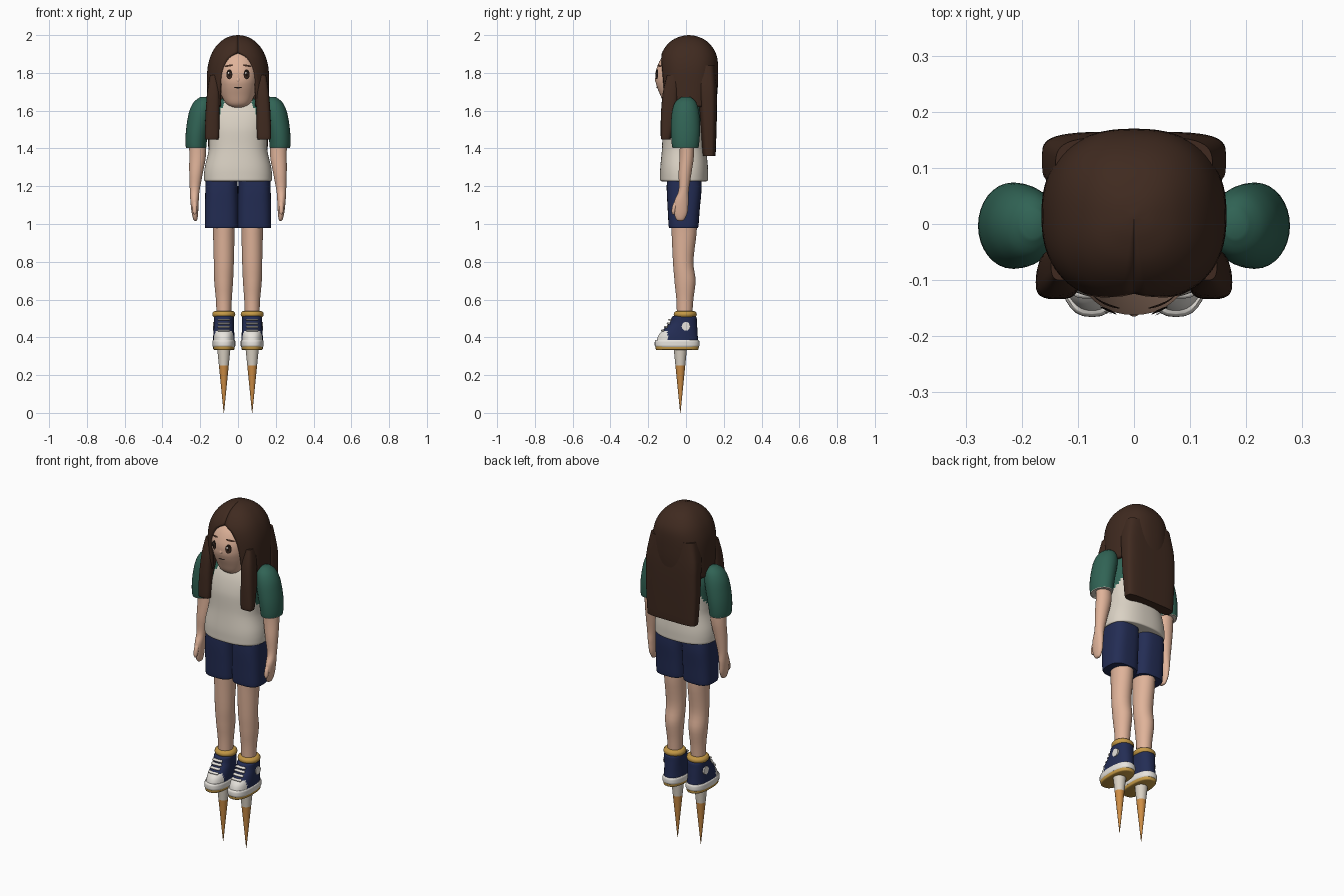
import bpy, bmesh, math
from math import sin, cos, pi
from mathutils import Vector
from mathutils.bvhtree import BVHTree

if "Cube" in bpy.data.objects:
    bpy.data.objects.remove(bpy.data.objects["Cube"])


def material(name, r, g, b):
    m = bpy.data.materials.new(name)
    m.diffuse_color = (r, g, b, 1)
    m.use_nodes = True
    bsdf = m.node_tree.nodes["Principled BSDF"]
    bsdf.inputs["Base Color"].default_value = (r, g, b, 1)
    bsdf.inputs["Roughness"].default_value = 0.8
    return m


HAIR = material("dark brown hair", .05, .023, .014)
SKIN = material("skin", .74, .45, .32)
GREEN = material("green sleeves", .03, .125, .09)
CREAM = material("cream shirt", .70, .64, .55)
NAVY = material("navy cloth", .017, .026, .09)
GOLD = material("gold trim", .56, .32, .06)
ORANGE = material("orange spike", .62, .27, .06)
WHITE = material("white rubber", .82, .79, .74)
DARK = material("dark eyes", .012, .007, .005)
SIDES = (("right", -1), ("left", 1))


def finish(name, bm, mats, rule=None, angle=50):
    bmesh.ops.recalc_face_normals(bm, faces=bm.faces)
    if rule:
        for f in bm.faces:
            f.material_index = rule(f.calc_center_median(), f)
    me = bpy.data.meshes.new(name)
    bm.to_mesh(me)
    bm.free()
    ob = bpy.data.objects.new(name, me)
    bpy.context.collection.objects.link(ob)
    for m in mats:
        me.materials.append(m)
    bpy.ops.object.select_all(action='DESELECT')
    ob.select_set(True)
    bpy.context.view_layer.objects.active = ob
    bpy.ops.object.shade_smooth_by_angle(angle=math.radians(angle))
    return ob


def smooth_rows(rows, steps):
    """Curve through the rows, kept between neighbouring values."""
    out = []
    for i in range(len(rows) - 1):
        a, b, c, d = (rows[max(0, min(len(rows) - 1, i + k))] for k in (-1, 0, 1, 2))
        for s in range(steps):
            t = s / steps
            row = []
            for p, q, r, w in zip(a, b, c, d):
                v = q + t * ((r - p) + t * ((2 * p - 5 * q + 4 * r - w) + t * (3 * q - p - 3 * r + w))) / 2
                row.append(max(min(q, r), min(max(q, r), v)))
            out.append(row)
    return out + [list(rows[-1])]


def power(v, n):
    return math.copysign(abs(v) ** (2 / n), v)


def loft(name, rows, mats, n=2, segs=32, steps=4, side=1, rule=None):
    """Skin horizontal rounded rings given as x, y, z, x radius, y radius."""
    bm = bmesh.new()
    rings = []
    for x, y, z, rx, ry in smooth_rows(rows, steps):
        angles = [2 * pi * k / segs for k in range(segs)]
        rings.append([bm.verts.new((side * x + rx * power(sin(a), n), y - ry * power(cos(a), n), z))
                      for a in angles])
    for r0, r1 in zip(rings, rings[1:]):
        for k in range(segs):
            j = (k + 1) % segs
            bm.faces.new((r0[k], r0[j], r1[j], r1[k]))
    bm.faces.new(rings[0])
    bm.faces.new(rings[-1])
    return finish(name, bm, mats, rule)


# Head, nose and neck
head = loft("head", [(0, -.07, 1.615, .025, .02), (0, -.065, 1.635, .06, .05),
                     (0, -.045, 1.68, .088, .09), (0, -.03, 1.74, .106, .128),
                     (0, -.03, 1.8, .112, .132), (0, -.02, 1.88, .1, .11),
                     (0, 0, 1.94, .06, .07)], [SKIN], n=2.2, segs=48)
loft("nose", [(0, -.154, 1.75, .004, .004), (0, -.156, 1.76, .011, .009),
              (0, -.153, 1.785, .006, .006)], [SKIN], segs=16)
loft("neck", [(0, 0, 1.56, .055, .05), (0, -.01, 1.7, .05, .05)], [SKIN])

# Painted face pieces hugging the head
surface = BVHTree.FromPolygons([v.co for v in head.data.vertices],
                               [p.vertices[:] for p in head.data.polygons])


def face_plate(name, x, z, rx, rz, mat, lift=.003, tilt=0):
    bm = bmesh.new()

    def spot(u, v):
        px, pz = x + u * cos(tilt) - v * sin(tilt), z + u * sin(tilt) + v * cos(tilt)
        hit = surface.ray_cast(Vector((px, -1, pz)), Vector((0, 1, 0)))[0]
        return bm.verts.new((px, hit.y - lift, pz))
    mid = spot(0, 0)
    rim = [spot(rx * cos(2 * pi * k / 20), rz * sin(2 * pi * k / 20)) for k in range(20)]
    for k in range(20):
        bm.faces.new((mid, rim[k], rim[(k + 1) % 20]))
    finish(name, bm, [mat])


for label, s in SIDES:
    face_plate(label + "_eye", s * .046, 1.792, .016, .026, DARK)
    face_plate(label + "_iris", s * .046, 1.787, .011, .016, HAIR, .005)
    face_plate(label + "_pupil", s * .046, 1.789, .006, .009, DARK, .006)
    face_plate(label + "_eye_glint", s * .046 - .004, 1.8, .004, .005, WHITE, .007)
    face_plate(label + "_brow", s * .049, 1.838, .024, .005, HAIR, tilt=-s * .15)
face_plate("mouth", 0, 1.722, .023, .0035, DARK)

# Hair cap with a rounded opening for the face
bm = bmesh.new()
rows, N, COLS = [], 2.4, 56
profile = [(2.0, .004, .004), (1.994, .04, .04), (1.975, .08, .085), (1.94, .117, .122),
           (1.89, .145, .148), (1.82, .162, .155), (1.72, .165, .153), (1.62, .164, .143)]
for z, rx, ry in smooth_rows(profile, 5):
    t = (z - 1.62) / .285
    w = .1 * math.sqrt(max(0, 1 - t ** 3))
    start = max(.001, math.asin((w / rx) ** (N / 2)) if w < rx else 0)
    row = []
    for k in range(COLS + 1):
        a = start + (2 * pi - 2 * start) * k / COLS
        row.append(bm.verts.new((rx * power(sin(a), N), .015 - ry * power(cos(a), N), z)))
    rows.append(row)
for r0, r1 in zip(rows, rows[1:]):
    for k in range(COLS):
        bm.faces.new((r0[k], r0[k + 1], r1[k + 1], r1[k]))
bm.faces.new(rows[0])
cap = finish("hair_cap", bm, [HAIR])
thick = cap.modifiers.new("thickness", 'SOLIDIFY')
thick.thickness, thick.offset = .02, -1

# Long hair at the back and the two front locks
loft("back_hair", [(0, .095, 1.84, .14, .06), (0, .112, 1.7, .164, .052), (0, .118, 1.55, .164, .045),
                   (0, .122, 1.37, .155, .035), (0, .122, 1.36, .15, .032)], [HAIR], n=4, segs=48)
for label, s in SIDES:
    loft(label + "_front_lock", [(.13, -.07, 1.79, .018, .03), (.13, -.082, 1.7, .033, .04),
                                 (.134, -.09, 1.6, .037, .042), (.137, -.102, 1.5, .038, .032),
                                 (.138, -.107, 1.455, .036, .026), (.138, -.107, 1.447, .032, .022)],
         [HAIR], n=3, segs=24, side=s)


# Raglan shirt
def raglan(c, f):
    return int(c.z > 1.42 and abs(c.x) > .075 + (1.64 - c.z) * .42)


loft("shirt", [(0, -.01, 1.226, .17, .115), (0, -.01, 1.235, .18, .127), (0, -.01, 1.3, .176, .126),
               (0, -.01, 1.4, .154, .117), (0, -.01, 1.5, .158, .113), (0, -.005, 1.58, .166, .1),
               (0, 0, 1.64, .15, .078), (0, 0, 1.665, .08, .055)],
     [CREAM, GREEN], n=2.4, segs=72, steps=6, rule=raglan)
bpy.ops.mesh.primitive_torus_add(major_radius=.065, minor_radius=.014, major_segments=40,
                                 minor_segments=12, location=(0, -.012, 1.643), rotation=(.25, 0, 0))
collar = bpy.context.object
collar.name = "collar"
collar.data.materials.append(GREEN)
bpy.ops.object.shade_smooth_by_angle()

for label, s in SIDES:
    loft(label + "_sleeve", [(.225, -.003, 1.405, .047, .062), (.222, -.003, 1.402, .053, .068),
                             (.222, -.003, 1.43, .056, .073), (.215, -.003, 1.5, .06, .077),
                             (.198, -.003, 1.59, .062, .072), (.186, -.002, 1.645, .048, .055),
                             (.18, 0, 1.672, .02, .025)],
         [GREEN, CREAM], side=s, rule=lambda c, f: int(c.z < 1.406))
    # Arm, hand and thumb
    loft(label + "_arm", [(.216, .005, 1.45, .043, .038), (.214, .004, 1.36, .044, .038),
                          (.222, -.005, 1.27, .036, .034), (.229, -.012, 1.18, .026, .027),
                          (.23, -.024, 1.12, .022, .038), (.228, -.028, 1.06, .017, .036),
                          (.226, -.03, 1.025, .011, .022), (.225, -.03, 1.017, .004, .01)],
         [SKIN], side=s, segs=24)
    loft(label + "_thumb", [(.228, -.035, 1.14, .011, .013), (.229, -.057, 1.1, .013, .014),
                            (.229, -.066, 1.065, .011, .01), (.229, -.067, 1.05, .004, .004)],
         [SKIN], side=s, segs=16)

    # Shorts and bare leg
    loft(label + "_shorts_leg", [(.086, -.01, 1.26, .084, .09), (.087, -.01, 1.18, .086, .092),
                                 (.087, -.012, 1.08, .088, .085), (.087, -.013, .99, .088, .079),
                                 (.087, -.013, .978, .083, .074)], [NAVY], n=2.9, segs=40, side=s)
    loft(label + "_leg", [(.077, -.01, 1.02, .06, .068), (.075, -.01, .95, .057, .066),
                          (.075, -.015, .8, .053, .054), (.076, -.005, .7, .05, .056),
                          (.075, -.006, .6, .042, .045), (.075, -.008, .5, .038, .04)], [SKIN], side=s)
    bpy.ops.mesh.primitive_torus_add(major_radius=.043, minor_radius=.018, major_segments=32,
                                     minor_segments=12, location=(s * .075, -.004, .522))
    sock = bpy.context.object
    sock.name = label + "_sock_cuff"
    sock.data.materials.append(GOLD)
    bpy.ops.object.shade_smooth_by_angle()

    # High-top shoe
    loft(label + "_shoe_tread", [(.075, -.047, .333, .05, .108), (.075, -.047, .337, .056, .113),
                                 (.075, -.047, .352, .058, .115)], [GOLD], n=2.5, side=s)
    loft(label + "_shoe_sole", [(.075, -.047, .35, .058, .114), (.075, -.047, .358, .061, .119),
                                (.075, -.047, .378, .061, .118), (.075, -.047, .386, .057, .113)],
         [WHITE], n=2.5, side=s)
    loft(label + "_shoe_upper", [(.075, -.046, .37, .057, .112), (.075, -.042, .41, .056, .104),
                                 (.075, -.028, .445, .054, .088), (.075, -.015, .475, .053, .073),
                                 (.075, -.01, .505, .053, .066), (.075, -.01, .512, .045, .058)],
         [NAVY, WHITE], n=2.3, segs=56, steps=6, side=s,
         rule=lambda c, f: int(c.y < -.098 and c.z < .436))
    for i in range(4):
        z = .436 + i * .019
        y = (-.12, -.103, -.09, -.082)[i]
        loft(label + "_lace_%d" % (i + 1), [(.075, y, z - .005, .03, .009), (.075, y - .003, z, .033, .01),
                                           (.075, y, z + .005, .03, .009)], [WHITE], n=3, segs=20, side=s)
    bpy.ops.mesh.primitive_cylinder_add(vertices=20, radius=.023, depth=.008,
                                        location=(s * .128, 0, .458), rotation=(0, pi / 2, 0))
    patch = bpy.context.object
    patch.name = label + "_ankle_patch"
    patch.data.materials.append(WHITE)

    # Pointed spike under the shoe
    loft(label + "_spike", [(.075, -.03, 0, .001, .001), (.075, -.03, .25, .026, .026),
                            (.075, -.03, .34, .035, .035)], [ORANGE, CREAM], segs=24, steps=1, side=s,
         rule=lambda c, f: int(c.z > .25))
